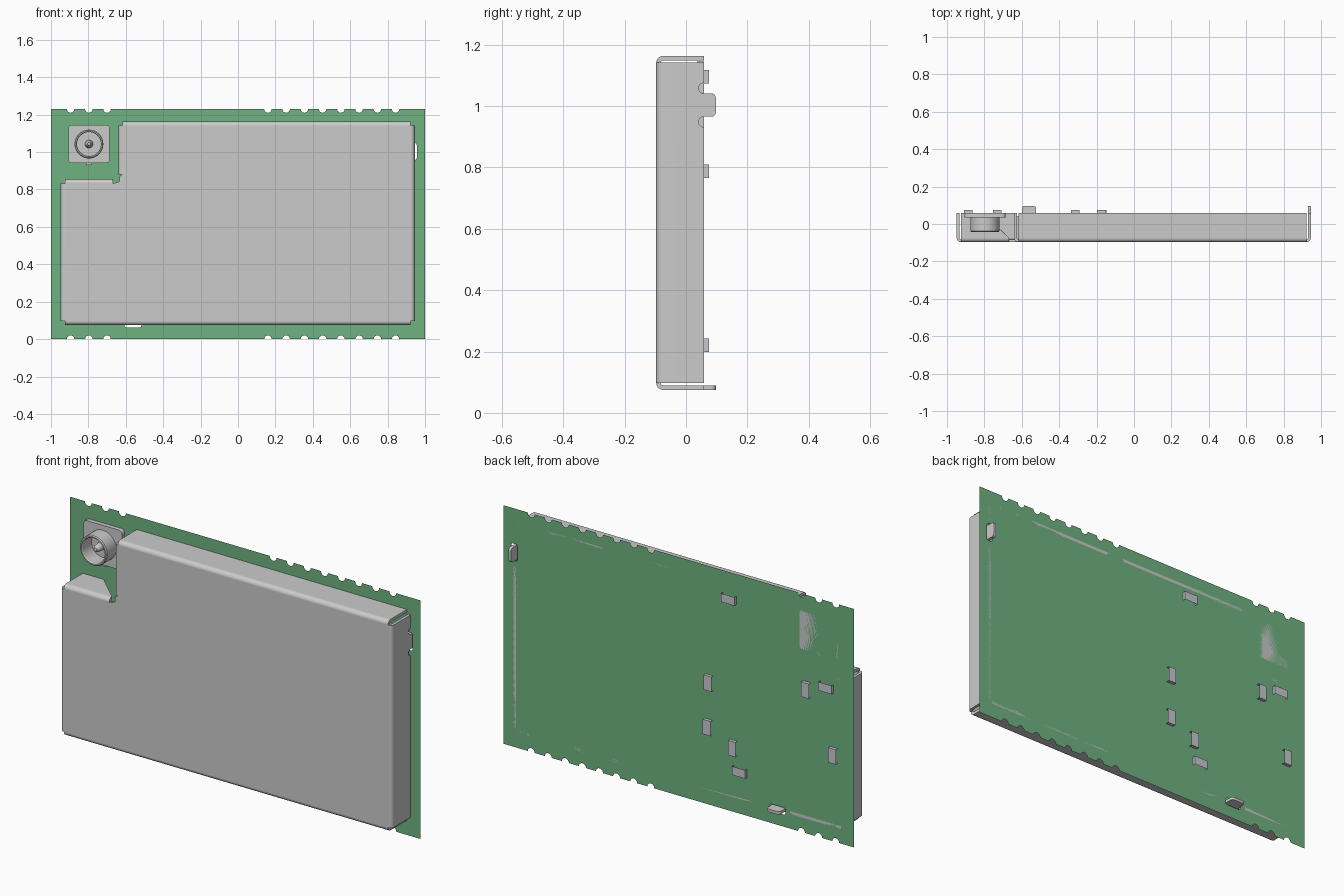
import bpy, bmesh, math
from mathutils import Vector

if "Cube" in bpy.data.objects:
    bpy.data.objects.remove(bpy.data.objects["Cube"])

BOARD_Y, FRONT_Y, TAB_Y = 0.058, -0.097, 0.097
HEIGHT = 1.23


def material(name, rgb):
    m = bpy.data.materials.new(name)
    m.diffuse_color = (*rgb, 1)
    m.use_nodes = True
    m.node_tree.nodes["Principled BSDF"].inputs["Base Color"].default_value = m.diffuse_color
    return m


def add_object(name, bm, mat=None):
    me = bpy.data.meshes.new(name)
    bm.to_mesh(me)
    bm.free()
    ob = bpy.data.objects.new(name, me)
    bpy.context.collection.objects.link(ob)
    if mat:
        me.materials.append(mat)
    bpy.ops.object.select_all(action='DESELECT')
    ob.select_set(True)
    bpy.context.view_layer.objects.active = ob
    return ob


def arc(cx, cy, r, a0, a1, n=8):
    return [(cx + r * math.cos(math.radians(a0 + (a1 - a0) * i / n)),
             cy + r * math.sin(math.radians(a0 + (a1 - a0) * i / n))) for i in range(n + 1)]


def rounded_rect(x0, x1, z0, z1, r):
    return (arc(x1 - r, z1 - r, r, 0, 90, 4) + arc(x0 + r, z1 - r, r, 90, 180, 4)
            + arc(x0 + r, z0 + r, r, 180, 270, 4) + arc(x1 - r, z0 + r, r, 270, 360, 4))


def prism(name, outline, y0, y1):
    bm = bmesh.new()
    f = bm.faces.new([bm.verts.new((x, y1, z)) for x, z in outline])
    ext = bmesh.ops.extrude_face_region(bm, geom=[f])['geom']
    bmesh.ops.translate(bm, vec=(0, y0 - y1, 0),
                        verts=[v for v in ext if isinstance(v, bmesh.types.BMVert)])
    if f.is_valid and not any(len(e.link_faces) > 1 for e in f.edges):
        bm.faces.new(list(f.verts))
    bmesh.ops.recalc_face_normals(bm, faces=bm.faces)
    ob = add_object(name, bm)
    bpy.ops.object.shade_smooth_by_angle(angle=math.radians(30))
    return ob


def lathe(name, profile, cx, cz, closed):
    bm = bmesh.new()
    vs = [bm.verts.new((cx + r, y, cz)) for r, y in profile]
    pairs = list(zip(vs, vs[1:])) + ([(vs[-1], vs[0])] if closed else [])
    edges = [bm.edges.new(p) for p in pairs]
    bmesh.ops.spin(bm, geom=vs + edges, cent=(cx, 0, cz), axis=(0, 1, 0),
                   angle=2 * math.pi, steps=40, use_duplicate=False)
    bmesh.ops.remove_doubles(bm, verts=bm.verts, dist=1e-5)
    bmesh.ops.recalc_face_normals(bm, faces=bm.faces)
    add_object(name, bm)
    bpy.ops.object.shade_smooth_by_angle(angle=math.radians(30))


green = material("board_green", (0.16, 0.45, 0.22))
chip_grey = material("chip_grey", (0.58, 0.58, 0.64))

# Circuit board: thin sheet with half-round edge notches and two tab slots
notches = [-0.895 + 0.0975 * i for i in range(3)] + [0.16 + 0.0975 * i for i in range(8)]
lower = [(-1, 0)]
for x in notches:
    lower += arc(x, 0, 0.02, 180, 0)
lower.append((1, 0))
outline = lower + [(x, HEIGHT - z) for x, z in reversed(lower)]
slots = [rounded_rect(0.922, 0.956, 0.957, 1.049, 0.012),
         rounded_rect(-0.608, -0.516, 0.062, 0.098, 0.012)]
bm = bmesh.new()
for loop in [outline] + slots:
    vs = [bm.verts.new((x, BOARD_Y, z)) for x, z in loop]
    for a, b in zip(vs, vs[1:] + vs[:1]):
        bm.edges.new((a, b))
bmesh.ops.triangle_fill(bm, edges=bm.edges[:], use_beauty=True, normal=(0, -1, 0))
add_object("circuit_board", bm, green)


# Shield can: folded sheet, outer skin first and then given a thickness
def tab_profile(c, length, h=0.038):
    """Back edge of a wall with a locking tab between two relief notches."""
    half = (arc(h + 0.017, BOARD_Y, 0.017, 0, -180, 8)
            + arc(h - 0.014, TAB_Y - 0.014, 0.014, 0, 90, 4))
    left = [(c - t, y) for t, y in half]
    right = [(c + t, y) for t, y in reversed(half)]
    return [(0, BOARD_Y)] + left + right + [(length, BOARD_Y)]


BEND, STEPS = 0.022, 5
plate = [(-0.926, 0.097), (0.923, 0.097), (0.923, 1.141), (-0.618, 1.141), (-0.618, 0.88),
         (-0.632, 0.872), (-0.634, 0.842), (-0.667, 0.833), (-0.926, 0.833)]
bm = bmesh.new()
corners = [bm.verts.new((x, FRONT_Y, z)) for x, z in plate]
bm.faces.new(corners)


def fold_wall(i, profile=None):
    p, q = corners[i], corners[(i + 1) % len(corners)]
    length = (q.co - p.co).length
    along = (q.co - p.co).normalized()
    out = Vector((along.z, 0, -along.x))
    start, end = p.co.copy(), q.co.copy()
    for k in range(1, STEPS + 1):
        a = math.pi / 2 * k / STEPS
        off = out * BEND * math.sin(a) + Vector((0, BEND * (1 - math.cos(a)), 0))
        p1, q1 = bm.verts.new(start + off), bm.verts.new(end + off)
        bm.faces.new((q, p, p1, q1))
        p, q = p1, q1
    base = start + out * BEND
    back = []
    for t, y in profile or [(0, BOARD_Y), (length, BOARD_Y)]:
        v = base + along * t
        back.append(bm.verts.new((v.x, y, v.z)))
    bm.faces.new([q, p] + back)


fold_wall(0, tab_profile(0.364, 1.849))            # bottom, with tab
fold_wall(1, tab_profile(0.906, 1.044))            # right, with tab
fold_wall(2)                                       # top
fold_wall(3)                                       # beside the connector
fold_wall(7, [(0.14, BOARD_Y), (0.259, BOARD_Y)])  # below the connector, angled end
fold_wall(8)                                       # left
shield = add_object("shield_can", bm)
mod = shield.modifiers.new("sheet_thickness", 'SOLIDIFY')
mod.thickness, mod.offset = 0.015, -1
bpy.ops.object.modifier_apply(modifier=mod.name)
bpy.ops.object.shade_smooth_by_angle(angle=math.radians(30))
wn = shield.modifiers.new("flat_panels", 'WEIGHTED_NORMAL')
wn.keep_sharp = True

# Coaxial connector: base, solder foot, barrel and centre pin
CX, CZ = -0.797, 1.043
prism("connector_base", rounded_rect(CX - 0.11, CX + 0.11, CZ - 0.102, CZ + 0.102, 0.018),
      0.036, BOARD_Y)
prism("connector_foot", rounded_rect(CX - 0.017, CX + 0.017, CZ - 0.113, CZ - 0.09, 0.003),
      0.045, BOARD_Y)
lathe("connector_barrel", [(0.077, 0.038), (0.077, -0.038), (0.073, -0.043), (0.067, -0.043),
                           (0.064, -0.038), (0.064, 0.038)], CX, CZ, True)
lathe("connector_pin", [(0.022, 0.037), (0.02, 0.015), (0.017, -0.012), (0.009, -0.025),
                        (0, -0.028)], CX, CZ, False)


# Chips on the back: thin caps with a face and two end plates, open at the sides
def chip(x, z, upright):
    bm = bmesh.new()
    rows = []
    for l, y in [(-0.038, BOARD_Y), (-0.038, 0.075), (0.038, 0.075), (0.038, BOARD_Y)]:
        rows.append([bm.verts.new((x + w, y, z + l) if upright else (x + l, y, z + w))
                     for w in (-0.022, 0.022)])
    for (a, b), (c, d) in zip(rows, rows[1:]):
        bm.faces.new((a, b, d, c) if not upright else (b, a, c, d))
    add_object("back_chip", bm, chip_grey)


for x, z in [(-0.29, 1.095), (-0.845, 0.787), (-0.352, 0.22)]:
    chip(x, z, False)
for x, z in [(-0.175, 0.632), (-0.731, 0.745), (-0.17, 0.402), (-0.314, 0.332), (-0.886, 0.447)]:
    chip(x, z, True)
